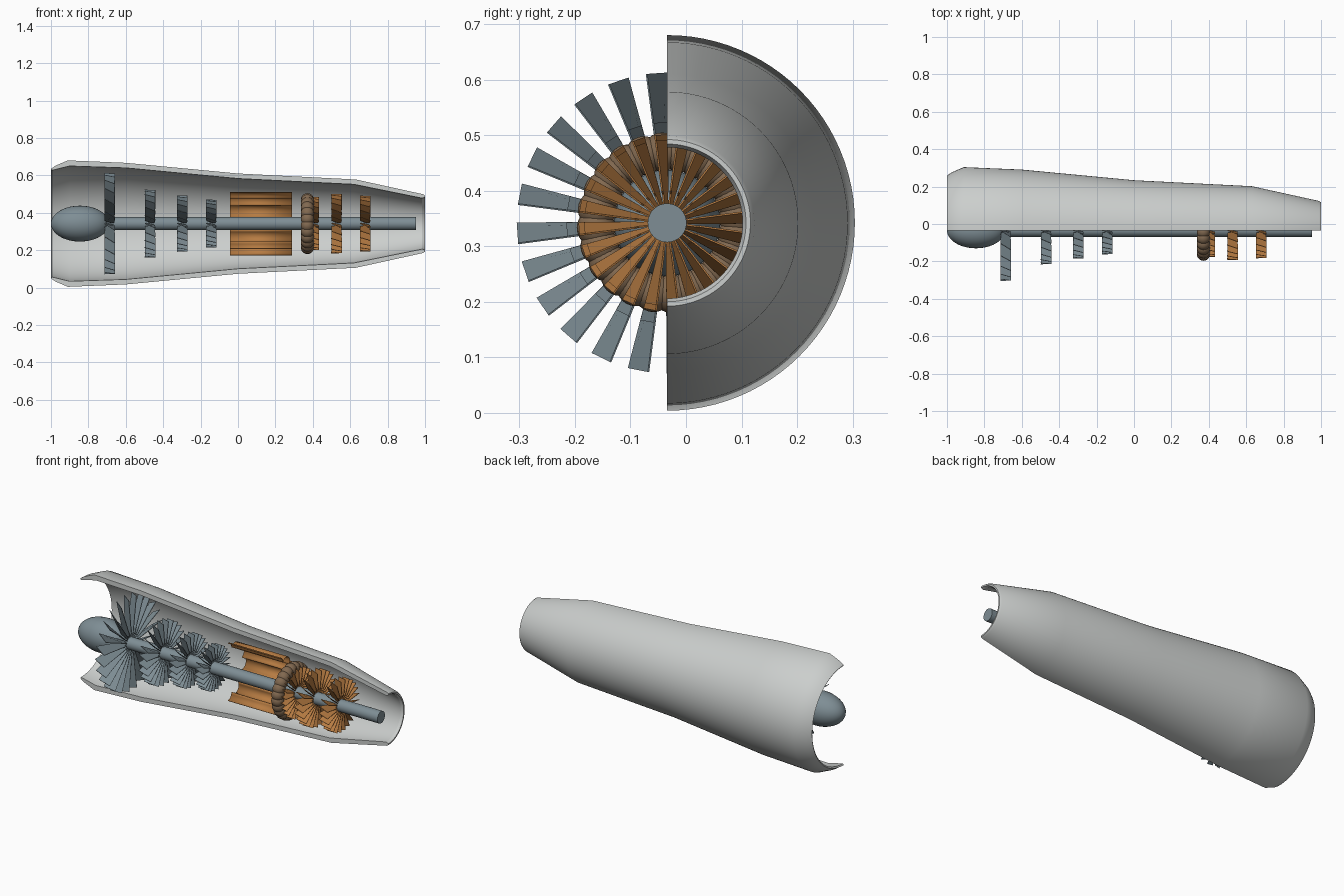
import bpy, bmesh
from math import sin, cos, pi, radians, sqrt
from mathutils import Vector, Matrix

if "Cube" in bpy.data.objects:
    bpy.data.objects.remove(bpy.data.objects["Cube"])

AXIS_Y, AXIS_Z = -0.034, 0.342      # the engine axis runs along x
BLADES = 24
PHASE = radians(4)


def material(name, rgb):
    m = bpy.data.materials.new(name)
    m.use_nodes = True
    col = (*rgb, 1)
    m.diffuse_color = col
    m.node_tree.nodes["Principled BSDF"].inputs["Base Color"].default_value = col
    return m


SHELL = material("pale grey", (0.60, 0.62, 0.61))
STEEL = material("blue steel", (0.21, 0.27, 0.30))
ORANGE = material("burnt orange", (0.47, 0.20, 0.055))
BROWN = material("bronze brown", (0.22, 0.14, 0.08))


def finish(name, bm, mat, smooth=True):
    bmesh.ops.recalc_face_normals(bm, faces=bm.faces)
    me = bpy.data.meshes.new(name)
    bm.to_mesh(me)
    bm.free()
    me.materials.append(mat)
    ob = bpy.data.objects.new(name, me)
    ob.location = (0, AXIS_Y, AXIS_Z)
    bpy.context.collection.objects.link(ob)
    if smooth:
        bpy.ops.object.select_all(action="DESELECT")
        ob.select_set(True)
        bpy.context.view_layer.objects.active = ob
        bpy.ops.object.shade_smooth_by_angle(angle=radians(30))
    return ob


def radial(a, x, r, t=0.0):
    """Point at angle a from the top towards the front, shifted t along the tangent."""
    return Vector((x, -r * sin(a) - t * cos(a), r * cos(a) - t * sin(a)))


def loft(bm, rings, closed_ring, caps=False):
    """Skin a list of point rings."""
    rows = [[bm.verts.new(p) for p in ring] for ring in rings]
    n = len(rows[0])
    for a, b in zip(rows, rows[1:]):
        for i in range(n if closed_ring else n - 1):
            j = (i + 1) % n
            bm.faces.new((a[i], a[j], b[j], b[i]))
    if caps:
        bm.faces.new(rows[0])
        bm.faces.new(rows[-1])


# Casing: thick profile swept through the rear half turn
outer = [(-1, 0.293), (-0.975, 0.31), (-0.91, 0.338), (-0.6, 0.325), (0, 0.268),
         (0.63, 0.236), (0.99, 0.157), (1, 0.15)]
inner = [(1, 0.142), (0.985, 0.136), (0.62, 0.21), (0, 0.241), (-0.6, 0.298),
         (-0.9, 0.308), (-0.995, 0.285)]
bm = bmesh.new()
loft(bm, [[radial(-pi * k / 48, x, r) for x, r in outer + inner] for k in range(49)],
     True, caps=True)
finish("casing", bm, SHELL)

# Nose spinner
bm = bmesh.new()
bmesh.ops.create_uvsphere(bm, u_segments=32, v_segments=20, radius=1,
                          matrix=Matrix.Translation((-0.845, 0, 0))
                          @ Matrix.Diagonal((0.155, 0.096, 0.096, 1))
                          @ Matrix.Rotation(pi / 2, 4, "Y"))
finish("nose_spinner", bm, STEEL)

# Central shaft
bm = bmesh.new()
loft(bm, [[radial(2 * pi * k / 32, x, 0.035) for k in range(32)] for x in (-0.85, 0.953)],
     True, caps=True)
finish("shaft", bm, STEEL)


def blade_wheel(name, x, tip, mat):
    """Ring of pitched blades on narrow stems, all widening to the tip."""
    # radius, half length along the axis, half width along the tangent
    stations = [(0.03, 0.010, 0.003), (0.052, 0.012, 0.004),
                (0.058, 0.026, 0.005), (tip, 0.028, 0.068 * tip)]
    bm = bmesh.new()
    for k in range(BLADES):
        a = PHASE + 2 * pi * k / BLADES
        rings = []
        for r, hx, ht in stations:
            size = sqrt(hx * hx + ht * ht)
            nx, nt = -0.0015 * ht / size, 0.0015 * hx / size
            rings.append([radial(a, x + s * hx + d * nx, r, s * ht + d * nt)
                          for s, d in ((-1, -1), (1, -1), (1, 1), (-1, 1))])
        loft(bm, rings, True, caps=True)
    finish(name, bm, mat, smooth=False)


blade_wheel("fan", -0.686, 0.270, STEEL)
for i, (x, tip) in enumerate(((-0.47, 0.181), (-0.298, 0.150), (-0.143, 0.128))):
    blade_wheel(f"compressor_wheel_{i + 1}", x, tip, STEEL)
for i, (x, tip) in enumerate(((0.405, 0.142), (0.527, 0.159), (0.68, 0.149))):
    blade_wheel(f"turbine_wheel_{i + 1}", x, tip, ORANGE)

# Combustor: open half pipes side by side around the rear half
PIPES, RING, PIPE = 6, 0.135, 0.035
step = pi / PIPES
section = []
for k in range(PIPES + 1):
    start = 0 if k == 0 else -90
    end = 0 if k == PIPES else 90
    for deg in range(start, end + 1, 15):
        b = radians(deg)
        section.append(radial(-k * step, 0, RING + PIPE * cos(b), -PIPE * sin(b)))
bm = bmesh.new()
loft(bm, [[p + Vector((x, 0, 0)) for p in section] for x in (-0.042, 0.29)], False)
combustor = finish("combustor", bm, ORANGE)
wall = combustor.modifiers.new("wall", "SOLIDIFY")
wall.thickness = 0.003

# Ring of overlapping beads behind the combustor
bm = bmesh.new()
for k in range(BLADES):
    a = PHASE + 2 * pi * k / BLADES
    bmesh.ops.create_uvsphere(bm, u_segments=20, v_segments=12, radius=0.035,
                              matrix=Matrix.Translation(radial(a, 0.371, 0.128)))
finish("bead_ring", bm, BROWN)
